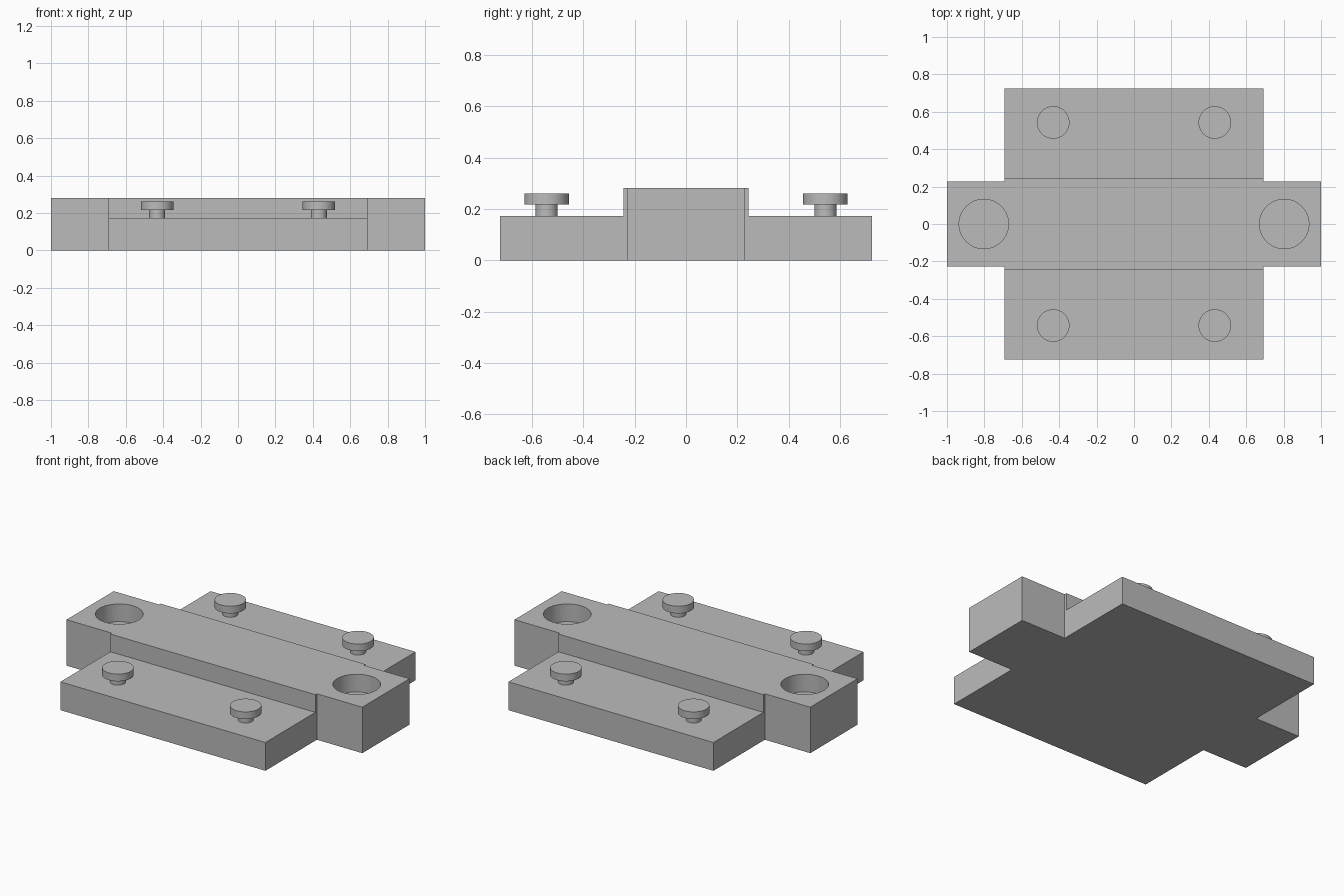
import bpy
import bmesh
import math

if "Cube" in bpy.data.objects:
    bpy.data.objects.remove(bpy.data.objects["Cube"], do_unlink=True)

GREY = (0.5, 0.5, 0.5, 1.0)
grey = bpy.data.materials.new("plain grey")
grey.use_nodes = True
grey.diffuse_color = GREY
grey.node_tree.nodes["Principled BSDF"].inputs["Base Color"].default_value = GREY

BAR_X, BAR_Y, BAR_TOP = 1.0, 0.228, 0.281
CORE_X, CORE_Y = 0.693, 0.243
PLATE_Y, PLATE_TOP = 0.725, 0.173
HOLE_X, HOLE_R, HOLE_FLOOR = 0.803, 0.132, 0.173
KNOB_X, KNOB_Y = 0.432, 0.543


def finish(bm, name):
    bmesh.ops.recalc_face_normals(bm, faces=bm.faces)
    mesh = bpy.data.meshes.new(name)
    bm.to_mesh(mesh)
    bm.free()
    mesh.materials.append(grey)
    obj = bpy.data.objects.new(name, mesh)
    bpy.context.collection.objects.link(obj)
    return obj


def prism(name, outline, top):
    """Extrude a flat outline from the ground up to a height."""
    bm = bmesh.new()
    face = bm.faces.new([bm.verts.new((x, y, 0)) for x, y in outline])
    ext = bmesh.ops.extrude_face_region(bm, geom=[face])["geom"]
    for v in ext:
        if isinstance(v, bmesh.types.BMVert):
            v.co.z = top
    return finish(bm, name)


def lathe(name, profile, x, y):
    """Spin a radius/height profile around a vertical axis."""
    bm = bmesh.new()
    verts = [bm.verts.new((r, 0, z)) for r, z in profile]
    edges = [bm.edges.new(pair) for pair in zip(verts, verts[1:])]
    bmesh.ops.spin(bm, geom=verts + edges, cent=(0, 0, 0), axis=(0, 0, 1),
                   angle=math.tau, steps=64)
    bmesh.ops.remove_doubles(bm, verts=bm.verts, dist=0.0001)
    obj = finish(bm, name)
    obj.location = (x, y, 0)
    return obj


def smooth(obj):
    bpy.ops.object.select_all(action="DESELECT")
    obj.select_set(True)
    bpy.context.view_layer.objects.active = obj
    bpy.ops.object.shade_smooth_by_angle(angle=math.radians(30))


# Raised central bar, slightly wider between its two end blocks
quarter = [(BAR_X, BAR_Y), (CORE_X, BAR_Y), (CORE_X, CORE_Y)]
right_half = [(x, -y) for x, y in reversed(quarter)] + quarter
outline = right_half + [(-x, -y) for x, y in right_half]
bar = prism("central_bar", outline, BAR_TOP)

# Round blind holes in the end blocks
for side, label in ((1, "left"), (-1, "right")):
    cutter = lathe(label + "_hole_cutter",
                   [(0, HOLE_FLOOR), (HOLE_R, HOLE_FLOOR), (HOLE_R, 0.4), (0, 0.4)],
                   side * HOLE_X, 0)
    cutter.hide_render = True
    cutter.hide_set(True)
    cutter.display_type = "WIRE"
    cut = bar.modifiers.new(label + "_hole", "BOOLEAN")
    cut.operation = "DIFFERENCE"
    cut.solver = "EXACT"
    cut.object = cutter

# Apply the cuts and drop the cutters
bpy.context.view_layer.update()
cut_mesh = bpy.data.meshes.new_from_object(
    bar.evaluated_get(bpy.context.evaluated_depsgraph_get()))
cutters = [m.object for m in bar.modifiers]
bar.modifiers.clear()
bar.data = cut_mesh
for cutter in cutters:
    bpy.data.objects.remove(cutter, do_unlink=True)
smooth(bar)

# Lower plates at front and back, each with two mushroom-shaped knobs
for fb, end in ((-1, "front"), (1, "back")):
    near, far = fb * CORE_Y, fb * PLATE_Y
    prism(end + "_plate", [(-CORE_X, near), (CORE_X, near), (CORE_X, far), (-CORE_X, far)],
          PLATE_TOP)
    for side, label in ((1, "left"), (-1, "right")):
        knob = lathe(end + "_" + label + "_knob",
                     [(0, PLATE_TOP), (0.043, PLATE_TOP), (0.043, 0.217),
                      (0.087, 0.217), (0.087, 0.261), (0, 0.261)],
                     side * KNOB_X, fb * KNOB_Y)
        smooth(knob)
